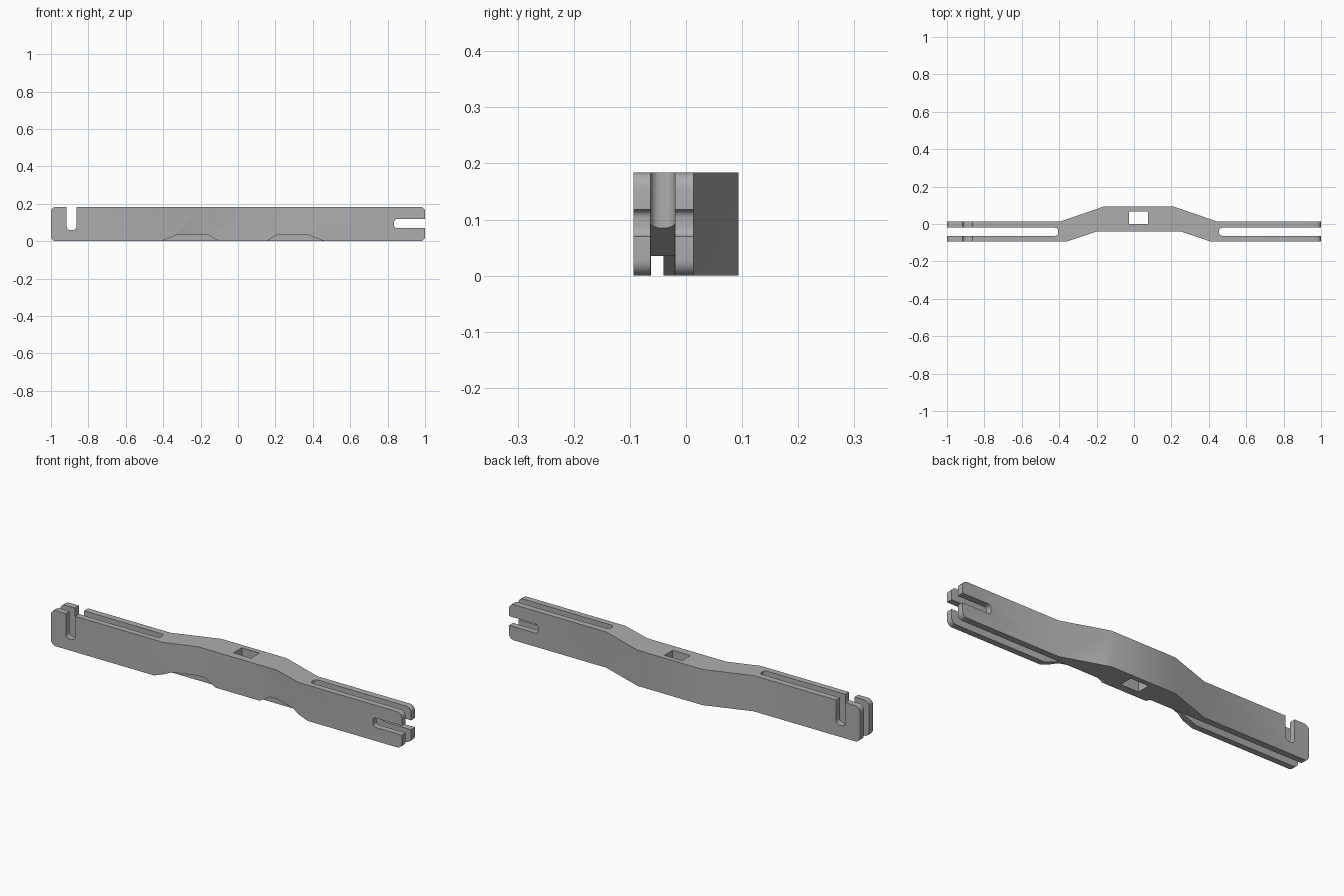
import bpy
import bmesh
from math import radians
from mathutils import Vector

if "Cube" in bpy.data.objects:
    bpy.data.objects.remove(bpy.data.objects["Cube"], do_unlink=True)

MID = 0.025      # symmetry plane of the bent centre section
HEIGHT = 0.184


def flip(points):
    """Mirror a profile across the centre of the bend."""
    return [(2 * MID - x, v) for x, v in points]


def rounded(points, radius, steps=5):
    """Replace every corner of a profile with a small curve."""
    result = []
    for i, p in enumerate(points):
        p = Vector(p)
        a = p + (Vector(points[i - 1]) - p).normalized() * radius
        b = p + (Vector(points[(i + 1) % len(points)]) - p).normalized() * radius
        # A weighted quadratic curve is an exact quarter circle
        for k in range(steps + 1):
            t = k / steps
            wa, wp, wb = (1 - t) ** 2, 2 ** 0.5 * t * (1 - t), t * t
            result.append(tuple((a * wa + p * wp + b * wb) / (wa + wp + wb)))
    return result


def box(x0, x1, v0, v1):
    return [(x0, v0), (x1, v0), (x1, v1), (x0, v1)]


def prism(name, points, axis, low, high):
    """Extrude a profile along y (profile in xz) or z (profile in xy)."""
    bm = bmesh.new()
    place = (lambda x, v, d: (x, d, v)) if axis == "y" else (lambda x, v, d: (x, v, d))
    rings = [[bm.verts.new(place(x, v, d)) for x, v in points] for d in (low, high)]
    bm.faces.new(rings[0])
    bm.faces.new(rings[1])
    for i in range(len(points)):
        bm.faces.new((rings[0][i - 1], rings[0][i], rings[1][i], rings[1][i - 1]))
    bmesh.ops.recalc_face_normals(bm, faces=bm.faces)
    mesh = bpy.data.meshes.new(name)
    bm.to_mesh(mesh)
    bm.free()
    obj = bpy.data.objects.new(name, mesh)
    bpy.context.collection.objects.link(obj)
    return obj


def combine(target, cutter, operation="DIFFERENCE"):
    cutter.hide_render = True
    mod = target.modifiers.new(cutter.name, "BOOLEAN")
    mod.operation = operation
    mod.solver = "EXACT"
    mod.object = cutter
    bpy.context.view_layer.objects.active = target
    bpy.ops.object.modifier_apply(modifier=mod.name)
    bpy.data.objects.remove(cutter, do_unlink=True)


# Bent bar, drawn in plan
bar = prism("bent_bar", [
    (-1.1, -0.094), (-0.36, -0.094), (-0.2, -0.04), (0.25, -0.04),
    (0.41, -0.094), (1.1, -0.094), (1.1, 0.013), (0.445, 0.013),
    (0.21, 0.094), (-0.16, 0.094), (-0.395, 0.013), (-1.1, 0.013)],
    "z", 0, HEIGHT)

# Rounded end corners
combine(bar, prism("end_rounding", rounded(box(-1, 1, 0, HEIGHT), 0.027),
                   "y", -0.3, 0.3), "INTERSECT")

# Long slot, sloped channel and underside notch on each arm
slot = rounded(box(0.455, 1.4, -0.063, -0.02), 0.017)
channel = [(0.36, -0.1), (0.36, 0.029), (0.455, 0.085), (0.49, 0.105), (0.49, -0.1)]
notch = [(0.15, -0.001), (0.21, 0.035), (0.37, 0.035), (0.465, -0.001)]
for side, shape in (("left", lambda p: p), ("right", flip)):
    combine(bar, prism(side + "_slot", shape(slot), "z", -0.1, 0.4))
    combine(bar, prism(side + "_channel", shape(channel), "y", -0.0628, -0.0202))
    combine(bar, prism(side + "_notch", shape(notch), "y", -0.3, -0.0204))

# Upright hook slot, end hook slot and square mounting hole
combine(bar, prism("upright_hook", rounded(box(-0.916, -0.864, 0.06, 0.4), 0.018),
                   "y", -0.3, 0.3))
combine(bar, prism("end_hook", rounded(box(0.835, 1.3, 0.07, 0.118), 0.015),
                   "y", -0.3, 0.3))
combine(bar, prism("mounting_hole", box(-0.026, 0.076, 0, 0.068), "z", -0.1, 0.4))

# Plain grey finish
grey = bpy.data.materials.new("plain_grey")
grey.use_nodes = True
colour = (0.42, 0.42, 0.42, 1)
grey.diffuse_color = colour
grey.node_tree.nodes["Principled BSDF"].inputs["Base Color"].default_value = colour
bar.data.materials.clear()
bar.data.materials.append(grey)

bpy.ops.object.select_all(action="DESELECT")
bar.select_set(True)
bpy.context.view_layer.objects.active = bar
bpy.ops.object.shade_smooth_by_angle(angle=radians(25))
